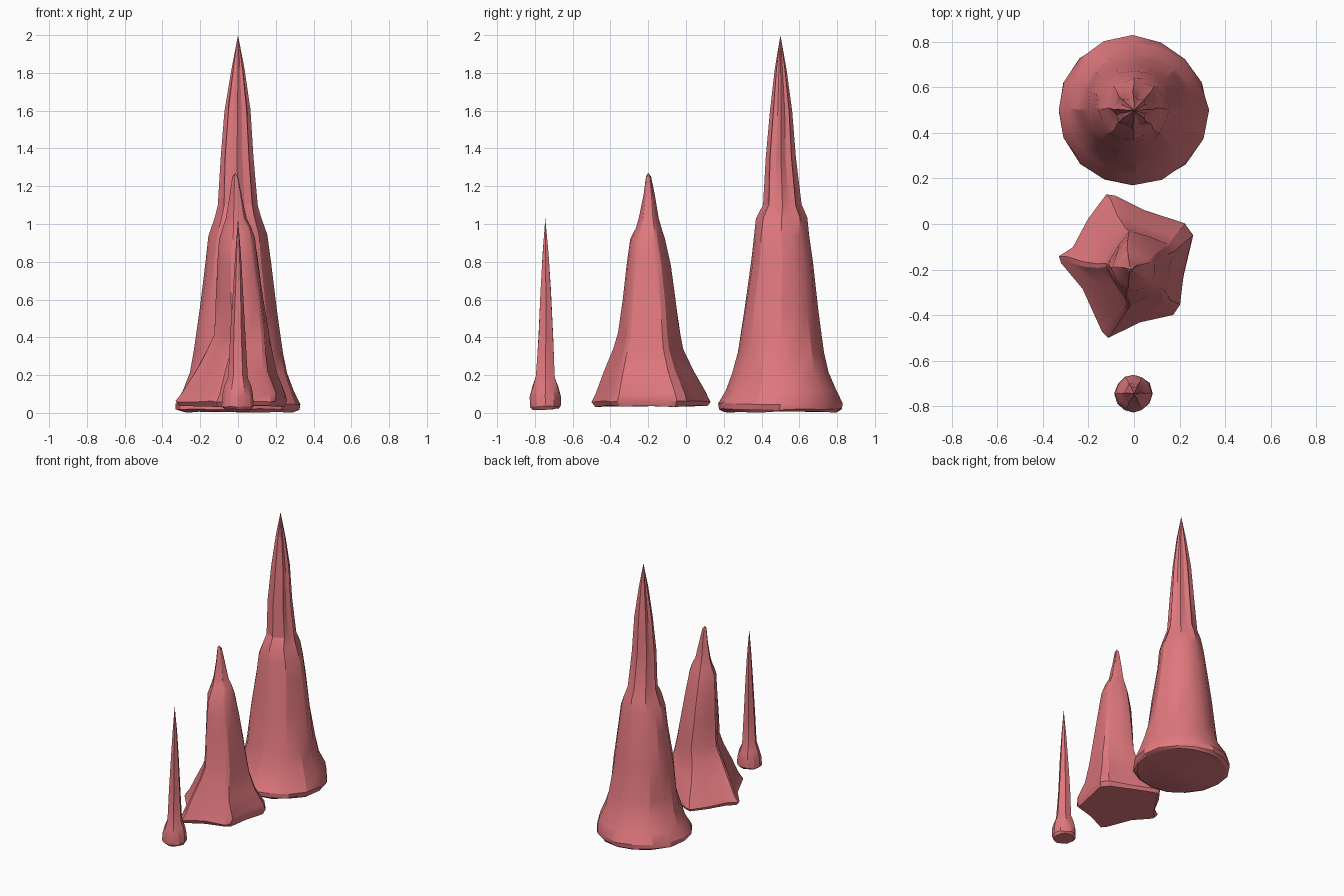
import bpy, bmesh, math, random
from mathutils import Vector

random.seed(4)
mat = bpy.data.materials.new("red_rock")
mat.diffuse_color = (0.75, 0.19, 0.21, 1)


def fit(pts, x0, x1, y0, y1):
    """Stretch an outline to fill a rectangle."""
    xs = [p[0] for p in pts]
    ys = [p[1] for p in pts]
    ax, bx, ay, by = min(xs), max(xs), min(ys), max(ys)
    return [(x0 + (p[0] - ax) / (bx - ax) * (x1 - x0),
             y0 + (p[1] - ay) / (by - ay) * (y1 - y0)) for p in pts]


def spike(name, outline, rings, tip, jitter):
    """Loft rings (z, x0, x1, y0, y1, outline weight) up to a point."""
    unit = fit(outline, -1, 1, -1, 1)
    bm = bmesh.new()
    loops = []
    for z, x0, x1, y0, y1, w in rings:
        pts = []
        for x, y in unit:
            c = Vector((x, y)).normalized()
            p = c.lerp(Vector((x, y)), w) * (1 + random.uniform(-jitter, jitter))
            pts.append(p)
        loops.append([bm.verts.new((x, y, z + random.uniform(-jitter, jitter) * 0.2))
                      for x, y in fit(pts, x0, x1, y0, y1)])
    n = len(outline)
    for a, b in zip(loops, loops[1:]):
        for i in range(n):
            j = (i + 1) % n
            bm.faces.new((a[i], a[j], b[j], b[i]))
    top = bm.verts.new(tip)
    for i in range(n):
        bm.faces.new((loops[-1][i], loops[-1][(i + 1) % n], top))
    bm.faces.new(loops[0][::-1])
    bmesh.ops.recalc_face_normals(bm, faces=bm.faces)
    me = bpy.data.meshes.new(name)
    bm.to_mesh(me)
    bm.free()
    ob = bpy.data.objects.new(name, me)
    bpy.context.collection.objects.link(ob)
    me.materials.append(mat)
    bpy.context.view_layer.objects.active = ob
    ob.select_set(True)
    bpy.ops.object.shade_smooth_by_angle(angle=math.radians(24))
    ob.select_set(False)


def star(n, pinch):
    """Ridged outline: every second point is pulled in."""
    return [((1 - pinch * (i % 2)) * math.cos(2 * math.pi * i / n),
             (1 - pinch * (i % 2)) * math.sin(2 * math.pi * i / n)) for i in range(n)]


# Tall spike: broad round foot, shoulder, ridged tip
def round_rings(cy, rows):
    return [(z, -a, b, cy - c, cy + d, w) for z, a, b, c, d, w in rows]


spike("tall_spike", star(16, 0.2), round_rings(0.5, [
    (0.005, .30, .30, .30, .30, 0), (0.02, .33, .325, .325, .325, 0),
    (0.05, .33, .33, .33, .33, 0), (0.12, .292, .295, .29, .295, 0),
    (0.21, .255, .26, .255, .255, 0), (0.32, .235, .238, .225, .23, 0),
    (0.55, .203, .205, .19, .20, 0), (0.8, .172, .175, .155, .172, 0),
    (0.94, .157, .155, .14, .152, .1), (1.03, .125, .125, .13, .142, .4),
    (1.10, .107, .105, .092, .112, .8), (1.35, .092, .082, .078, .082, .9),
    (1.6, .072, .066, .055, .062, 1), (1.82, .035, .034, .03, .032, 1)]),
    (0, 0.5, 2.0), 0.025)

# Middle spike: flared five-cornered foot narrowing to a column
foot = [(.26, -.05), (.22, .0), (.05, .06), (-.08, .12), (-.12, .13),
        (-.2, .02), (-.27, -.10), (-.33, -.14), (-.32, -.17), (-.22, -.28),
        (-.14, -.47), (-.11, -.49), (.03, -.43), (.17, -.39), (.20, -.36),
        (.225, -.22), (.255, -.09)]
spike("middle_spike", foot, [
    (0.035, -.31, .245, -.48, .115, 1), (0.06, -.33, .26, -.50, .13, 1),
    (0.10, -.30, .25, -.48, .11, 1), (0.22, -.225, .205, -.435, .04, 1),
    (0.34, -.16, .178, -.385, -.015, .9), (0.42, -.125, .165, -.36, -.03, .7),
    (0.6, -.118, .135, -.335, -.055, .5), (0.78, -.11, .11, -.315, -.08, .4),
    (0.92, -.10, .09, -.295, -.112, .4), (0.98, -.08, .07, -.265, -.13, .6),
    (1.03, -.065, .045, -.25, -.145, .8), (1.15, -.045, .02, -.225, -.165, .8),
    (1.25, -.03, 0, -.212, -.184, .5)], (-.015, -.2, 1.27), 0.02)

# Small spike: thin needle on a knobbly foot
spike("small_spike", star(12, 0.2), round_rings(-.745, [
    (0.02, .07, .07, .07, .07, 0), (0.035, .087, .082, .08, .083, 0),
    (0.09, .084, .08, .083, .083, 0), (0.14, .072, .07, .068, .07, .2),
    (0.19, .052, .052, .05, .05, .6), (0.4, .042, .04, .036, .042, .8),
    (0.65, .026, .026, .025, .03, .9), (0.85, .014, .015, .014, .017, 1)]),
    (0, -.745, 1.03), 0.03)
